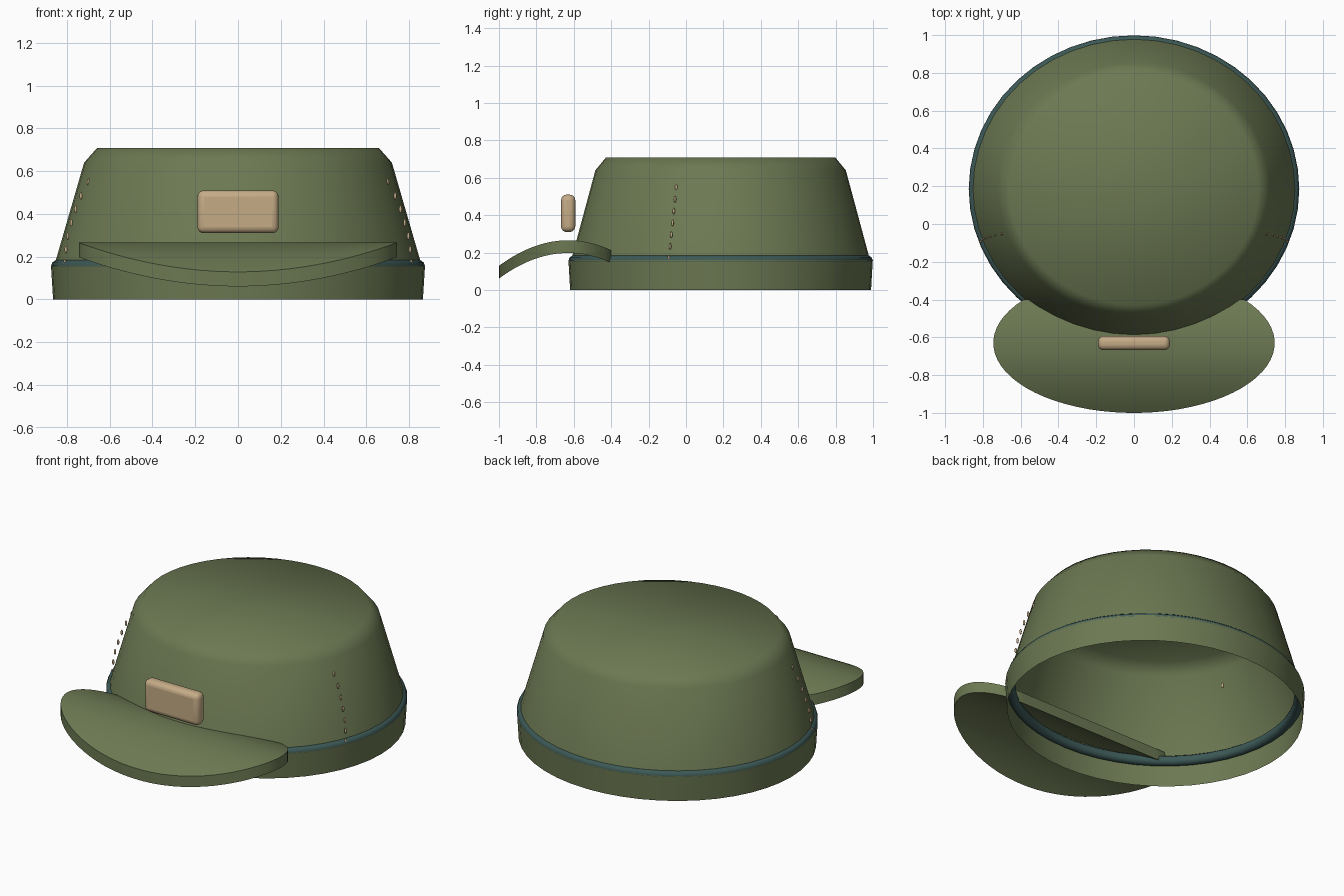
import bpy, bmesh, math

if "Cube" in bpy.data.objects:
    bpy.data.objects.remove(bpy.data.objects["Cube"])

CY, RATIO, SIDES = 0.185, 0.93, 48   # oval centre, y/x ratio, segments


def material(name, rgb):
    m = bpy.data.materials.new(name)
    m.diffuse_color = (*rgb, 1)
    m.use_nodes = True
    m.node_tree.nodes["Principled BSDF"].inputs["Base Color"].default_value = m.diffuse_color
    return m


GREEN = material("olive_cloth", (0.15, 0.19, 0.085))
TEAL = material("teal_trim", (0.045, 0.1, 0.095))
TAN = material("tan_leather", (0.56, 0.41, 0.24))


def finish(ob, name, mat, angle=40):
    ob.name = name
    ob.data.materials.clear()
    ob.data.materials.append(mat)
    bpy.ops.object.select_all(action='DESELECT')
    ob.select_set(True)
    bpy.context.view_layer.objects.active = ob
    bpy.ops.object.shade_smooth_by_angle(angle=math.radians(angle))
    return ob


def from_bmesh(bm, name, mat, angle=40):
    bmesh.ops.recalc_face_normals(bm, faces=bm.faces[:])
    me = bpy.data.meshes.new(name)
    bm.to_mesh(me)
    bm.free()
    ob = bpy.data.objects.new(name, me)
    bpy.context.collection.objects.link(ob)
    return finish(ob, name, mat, angle)


def oval_shell(name, profile, mat, cap=False):
    """Stack of oval rings given as (x radius, z)."""
    bm = bmesh.new()
    rings = [[bm.verts.new((r * math.cos(a), CY + RATIO * r * math.sin(a), z))
              for a in (2 * math.pi * i / SIDES for i in range(SIDES))]
             for r, z in profile]
    for lo, hi in zip(rings, rings[1:]):
        for i in range(SIDES):
            j = (i + 1) % SIDES
            bm.faces.new((lo[i], lo[j], hi[j], hi[i]))
    if cap:
        bm.faces.new(rings[-1])
    ob = from_bmesh(bm, name, mat, 60)
    # open shells must face outwards
    me = ob.data
    p = me.polygons[0]
    if p.normal.x * p.center.x + p.normal.y * (p.center.y - CY) < 0:
        me.flip_normals()
    return ob


# Crown and headband, thin shells open below
oval_shell("crown", [(0.862, 0.15), (0.72, 0.64), (0.66, 0.708)], GREEN, cap=True)
oval_shell("headband", [(0.865, 0.0), (0.875, 0.16)], GREEN)

# Piping ring between the two
bpy.ops.mesh.primitive_torus_add(major_radius=0.845, minor_radius=0.03,
                                 major_segments=SIDES, minor_segments=10,
                                 location=(0, CY, 0.155))
piping = bpy.context.object
piping.scale.y = RATIO
finish(piping, "piping", TEAL, 60)

# Visor: oval plan with a straight inner edge, arched from front to back
THICK, ROWS, COLS = 0.068, 24, 12
bm = bmesh.new()
layers = []
for drop in (0, THICK):
    grid = []
    for k in range(ROWS + 1):
        a = math.radians(-87 + (87 + 38.4) * k / ROWS)
        y, w = -0.63 + 0.37 * math.sin(a), 0.745 * math.cos(a)
        z = 0.266 - (y + 0.63) ** 2 - drop
        grid.append([bm.verts.new((w * (2 * c / COLS - 1), y, z)) for c in range(COLS + 1)])
    for r0, r1 in zip(grid, grid[1:]):
        for c in range(COLS):
            bm.faces.new((r0[c], r0[c + 1], r1[c + 1], r1[c]))
    layers.append(grid)
loops = [g[0] + [r[-1] for r in g[1:-1]] + g[-1][::-1] + [r[0] for r in g[-2:0:-1]]
         for g in layers]
n = len(loops[0])
for i in range(n):
    j = (i + 1) % n
    bm.faces.new((loops[0][i], loops[0][j], loops[1][j], loops[1][i]))
from_bmesh(bm, "visor", GREEN, 35)

# Front patch with rounded edges
bpy.ops.mesh.primitive_cube_add(size=1, location=(0, -0.63, 0.41))
patch = bpy.context.object
patch.scale = (0.38, 0.076, 0.2)
bpy.ops.object.transform_apply(location=False, rotation=False, scale=True)
bevel = patch.modifiers.new("bevel", 'BEVEL')
bevel.width, bevel.segments = 0.03, 4
finish(patch, "front_patch", TAN)

# Stitches up both sides
STITCH_X = [0.81, 0.805, 0.797, 0.78, 0.76, 0.735, 0.70]
for side in (-1, 1):
    for i, x in enumerate(STITCH_X):
        bpy.ops.mesh.primitive_uv_sphere_add(
            segments=10, ring_count=6, radius=1,
            location=(side * x, -0.092 + 0.04 * i / 6, 0.17 + 0.063 * i))
        stitch = bpy.context.object
        stitch.scale = (0.007, 0.007, 0.018)
        finish(stitch, f"stitch_{'left' if side < 0 else 'right'}_{i + 1}", TAN, 60)
